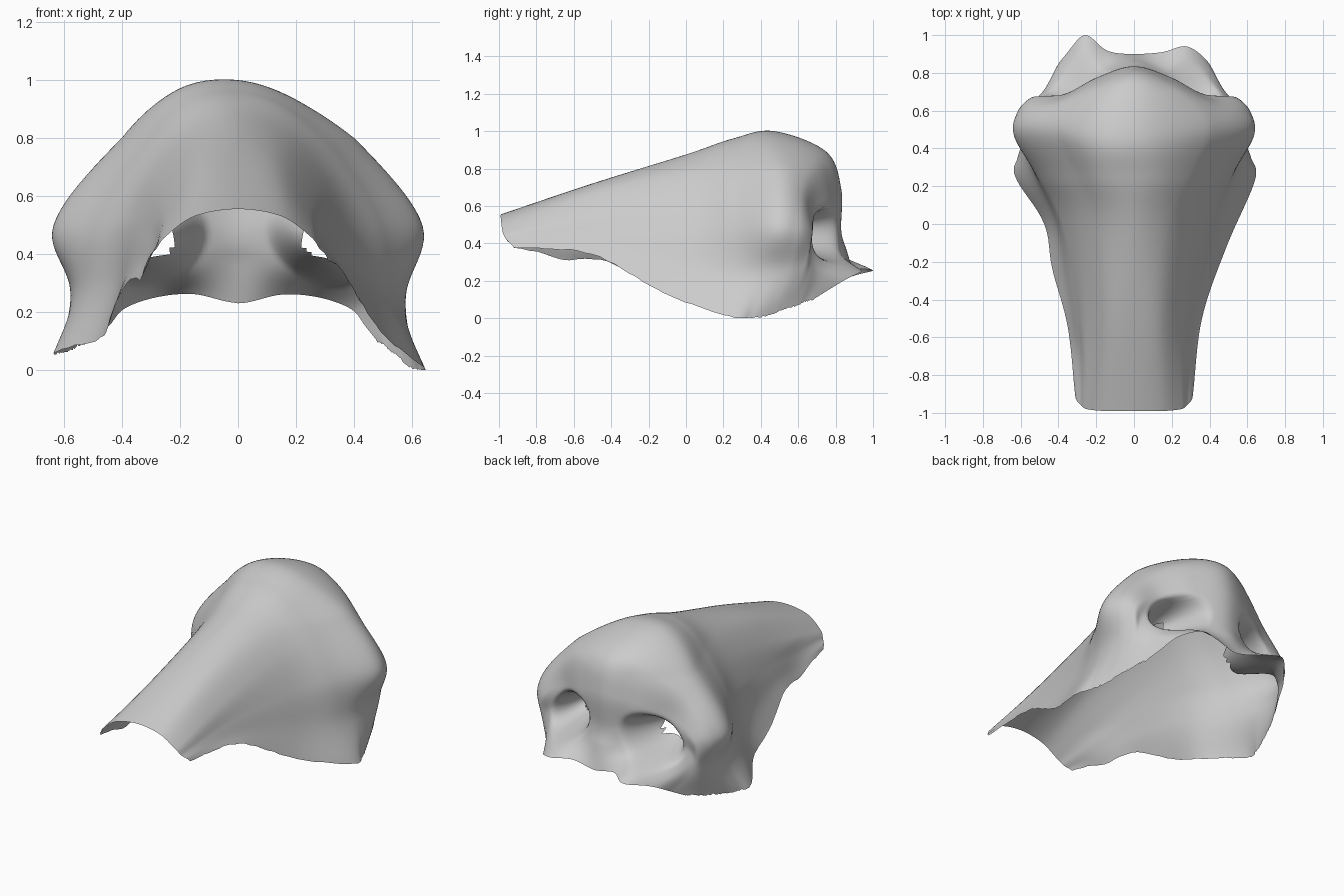
import bpy, bmesh, math, random
from mathutils import Vector

random.seed(4)
STEPS = 10           # samples between neighbouring guide points
BASE_ROW = 5         # guide row where the underside begins

if "Cube" in bpy.data.objects:
    bpy.data.objects.remove(bpy.data.objects["Cube"], do_unlink=True)

# Guide paths on one half: each runs from the bridge, over the tip, down to the lip
crest = [(0, -.99, .555), (0, -.5, .72), (0, 0, .875), (0, .25, .96), (0, .47, 1),
         (0, .75, .89), (0, .83, .69), (0, .83, .47), (0, .86, .36), (0, .9, .23)]
ridge = [(.15, -.99, .53), (.14, -.5, .69), (.16, 0, .82), (.18, .25, .91), (.2, .47, .95),
         (.2, .7, .85), (.2, .77, .65), (.15, .79, .48), (.15, .82, .36), (.15, .91, .26)]
flank = [(.25, -.98, .46), (.25, -.5, .57), (.29, 0, .68), (.36, .25, .73), (.42, .48, .78),
         (.43, .62, .7), (.38, .68, .58), (.34, .71, .45), (.31, .79, .34), (.28, .94, .25)]
wing = [(.28, -.96, .42), (.3, -.5, .46), (.39, 0, .48), (.5, .25, .49), (.63, .47, .5),
        (.61, .6, .48), (.54, .67, .45), (.49, .67, .38), (.45, .73, .28), (.39, .86, .21)]
crease = [(.3, -.94, .4), (.33, -.5, .39), (.44, -.04, .29), (.54, .25, .23), (.575, .43, .25),
          (.575, .55, .26), (.55, .63, .28), (.52, .66, .25), (.48, .7, .2), (.44, .76, .15)]
rim = [(.31, -.92, .38), (.36, -.5, .34), (.49, -.12, .135), (.64, .23, .01), (.62, .35, 0),
       (.58, .45, .02), (.55, .53, .05), (.52, .6, .07), (.5, .64, .09), (.48, .68, .1)]
half = [crest, ridge, flank, wing, crease, rim]


def spline(points):
    """Smooth curve through all points, evenly sampled in every span."""
    pts = [Vector(p) for p in points]
    pts = [2 * pts[0] - pts[1]] + pts + [2 * pts[-1] - pts[-2]]
    out = []
    for a, b, c, d in zip(pts, pts[1:], pts[2:], pts[3:]):
        for k in range(STEPS):
            t = k / STEPS
            out.append(b + (c - a) * (t / 2) + (2 * a - 5 * b + 4 * c - d) * (t * t / 2)
                       + (3 * b - a - 3 * c + d) * (t ** 3 / 2))
    return out + [pts[-2]]


def bump(value, centre, width):
    return math.exp(-((value - centre) / width) ** 2)


def uneven(p):
    """Natural asymmetry: narrower, higher right edge and a longer right lip."""
    x, y, z = p
    if x < 0:
        low = max(0, 1 - z / .5)
        x += .08 * low * bump(y, 0, .2)
        z += .06 * low * bump(y, .3, .35) - .2 * low * bump(y, -.65, .15)
        y += .06 * bump(x, -.25, .08) * bump(z, .25, .06) * (y > .8)
    x -= .05 * bump(y, .5, .4) * max(0, z - .8) / .2
    return Vector((x, y, z))


def nostril_distance(p):
    """Distance from the nostril centre, as a slanted ellipse with radius one."""
    dx, dz = abs(p.x) - .285, p.z - .44
    return math.hypot((dx * .85 - dz * .53) / .15, (dx * .53 + dz * .85) / .105)


# Skin sheet: smooth along the guides, then across them
mirrored = [[(-x, y, z) for x, y, z in path] for path in reversed(half[1:])]
paths = [spline(path) for path in mirrored + half]
rows = [spline(section) for section in zip(*paths)]

bm = bmesh.new()
grid, hole = [], set()
for r, row in enumerate(rows):
    line = []
    for c, point in enumerate(row):
        p = uneven(point)
        inner = False
        # nostril pockets in the underside, open at their inner end
        if r > BASE_ROW * STEPS and abs(p.x) < .52:
            d = nostril_distance(p)
            s = min(1, max(0, (1.35 - d) / 1.05))
            p.y -= .25 * s * s * (3 - 2 * s)
            inner = d < .42
        # slightly ragged cut edges
        if c in (0, len(row) - 1):
            p.z = max(0, p.z + random.uniform(-.004, .004))
        vert = bm.verts.new(p)
        if inner:
            hole.add(vert)
        line.append(vert)
    grid.append(line)

for low, high in zip(grid, grid[1:]):
    for a, b, c, d in zip(low, low[1:], high[1:], high):
        if not hole.intersection((a, b, c, d)):
            bm.faces.new((a, b, c, d))
bmesh.ops.delete(bm, geom=[v for v in bm.verts if not v.link_faces], context='VERTS')

mesh = bpy.data.meshes.new("nose_skin")
bm.to_mesh(mesh)
bm.free()
nose = bpy.data.objects.new("nose_skin", mesh)
bpy.context.collection.objects.link(nose)

# Plain grey clay
clay = bpy.data.materials.new("grey_clay")
clay.use_nodes = True
colour = (.6, .6, .6, 1)
clay.diffuse_color = colour
clay.node_tree.nodes["Principled BSDF"].inputs["Base Color"].default_value = colour
mesh.materials.append(clay)

for face in mesh.polygons:
    face.use_smooth = True
